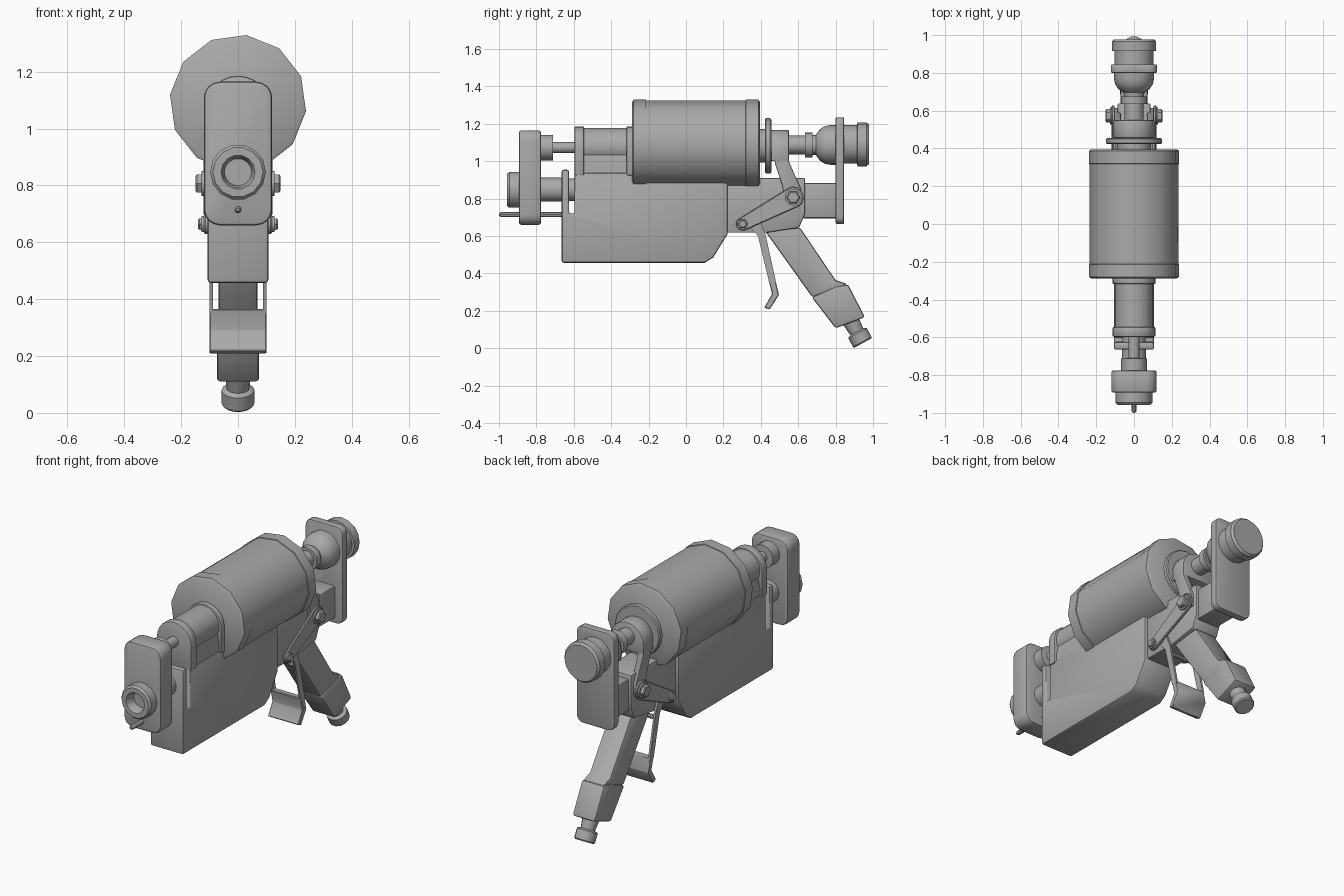
import bpy, bmesh, math
from mathutils import Vector, Matrix

if "Cube" in bpy.data.objects:
    bpy.data.objects.remove(bpy.data.objects["Cube"])

metal = bpy.data.materials.new("grey metal")
metal.diffuse_color = (0.4, 0.4, 0.4, 1)
metal.use_nodes = True
metal.node_tree.nodes["Principled BSDF"].inputs["Base Color"].default_value = metal.diffuse_color


def finish(name, bm, bevel=0.0, segments=2):
    bmesh.ops.remove_doubles(bm, verts=bm.verts, dist=1e-5)
    bmesh.ops.recalc_face_normals(bm, faces=bm.faces)
    if bevel:
        sharp = [e for e in bm.edges if e.calc_face_angle(0) > math.radians(40)]
        bmesh.ops.bevel(bm, geom=sharp, offset=bevel, segments=segments,
                        profile=0.5, affect='EDGES', clamp_overlap=True)
    me = bpy.data.meshes.new(name)
    bm.to_mesh(me)
    bm.free()
    me.materials.append(metal)
    me.shade_smooth()
    me.set_sharp_from_angle(angle=math.radians(35))
    ob = bpy.data.objects.new(name, me)
    bpy.context.collection.objects.link(ob)
    return ob


def prism(name, pts, a, b, axis='X', bevel=0.0, segments=2):
    """Extrude a (y, z) outline along x, or an (x, z) outline along y."""
    bm = bmesh.new()
    ends = []
    for d in (a, b):
        ends.append([bm.verts.new((d, u, v) if axis == 'X' else (u, d, v)) for u, v in pts])
    bm.faces.new(ends[0])
    bm.faces.new(ends[1])
    n = len(pts)
    for i in range(n):
        j = (i + 1) % n
        bm.faces.new((ends[0][i], ends[0][j], ends[1][j], ends[1][i]))
    return finish(name, bm, bevel, segments)


def lathe(name, profile, origin=(0, 0, 0), direction=(0, 1, 0), sides=16, phase=0.0):
    """Turn (distance, radius) points round an axis; open ends get flat caps."""
    bm = bmesh.new()
    mat = Matrix.Translation(origin) @ Vector(direction).to_track_quat('Y', 'Z').to_matrix().to_4x4()
    rings = []
    for d, r in profile:
        ring = []
        for k in range(sides):
            t = math.radians(phase) + math.tau * k / sides
            ring.append(bm.verts.new(mat @ Vector((r * math.cos(t), d, r * math.sin(t)))))
        rings.append(ring)
    for p, q in zip(rings, rings[1:]):
        for k in range(sides):
            j = (k + 1) % sides
            bm.faces.new((p[k], p[j], q[j], q[k]))
    bm.faces.new(rings[0])
    bm.faces.new(rings[-1])
    return finish(name, bm)


def arc(cx, cz, r, a0, a1, n=6):
    return [(cx + r * math.cos(math.radians(a0 + (a1 - a0) * i / n)),
             cz + r * math.sin(math.radians(a0 + (a1 - a0) * i / n))) for i in range(n + 1)]


def rounded(hw, z0, z1, r, n=4):
    return (arc(hw - r, z0 + r, r, -90, 0, n) + arc(hw - r, z1 - r, r, 0, 90, n)
            + arc(r - hw, z1 - r, r, 90, 180, n) + arc(r - hw, z0 + r, r, 180, 270, n))


def arch(hw, z0, zc):
    return [(-hw, z0), (hw, z0)] + arc(0, zc, hw, 0, 180, 12)


# Main body block with the slot behind its front plate
prism("main_body", [(-.665, .457), (.10, .457), (.145, .485), (.222, .61), (.222, .938),
                    (-.597, .938), (-.597, .72), (-.625, .72), (-.625, .955), (-.665, .955)],
      -.107, .107, bevel=.012)

# Twelve-sided drum with raised end rims
lathe("drum", [(-.288, .228), (-.28, .241), (-.215, .241), (-.213, .237), (.318, .237),
               (.32, .241), (.387, .241), (.395, .228)], (0, 0, 1.09), sides=12, phase=23)

# Housing in front of the drum
prism("housing_base", [(-.1, .92), (.1, .92), (.1, .975), (.085, 1.05), (-.085, 1.05), (-.1, .975)],
      -.58, -.28, 'Y')
lathe("housing_tube", [(-.58, .1), (-.27, .1)], (0, 0, 1.078), sides=20)
prism("housing_front_flange", arch(.114, .925, 1.072), -.597, -.545, 'Y', .008)
prism("housing_rear_flange", arch(.114, .925, 1.072), -.318, -.28, 'Y', .006)

# Front gearbox plate with its shafts, nozzle and pin
prism("front_plate", rounded(.12, .66, 1.165, .055), -.893, -.775, 'Y', .012)
lathe("front_upper_shaft", [(-.78, .068), (-.712, .068), (-.71, .03), (-.58, .03)], (0, 0, 1.073))
lathe("front_lower_shaft", [(-.78, .064), (-.64, .064), (-.64, .06), (-.58, .06)], (0, 0, .848))
lathe("nozzle", [(-.885, .098), (-.945, .098), (-.957, .088), (-.957, .06), (-.945, .054), (-.9, .048)],
      (0, 0, .847), sides=14)
lathe("guide_pin", [(-1.0, .006), (-.99, .013), (-.65, .013)], (0, 0, .715), sides=8)

# Shaft train behind the drum, with dome and end cap
lathe("rear_disc", [(.39, .09), (.423, .09), (.423, .142), (.428, .148), (.45, .148), (.456, .142)],
      (0, 0, 1.082), sides=16)
lathe("rear_shaft", [(.45, .05), (.635, .05), (.635, .068), (.675, .068), (.675, .052), (.695, .055),
                     (.715, .083), (.74, .1), (.77, .106), (.81, .106)], (0, 0, 1.087), sides=16)
lathe("rear_cap", [(.84, .103), (.915, .103), (.916, .117), (.965, .117), (.978, .106)],
      (0, 0, 1.09), sides=16)

# Rear frame, connecting box and rear plate
prism("rear_frame", [(.21, .618), (.43, .618), (.605, .645), (.637, .72), (.637, .91), (.21, .91)],
      -.088, .088, bevel=.008)
prism("rear_box", [(.62, .695), (.81, .695), (.81, .885), (.62, .885)], -.072, .072, bevel=.01)
prism("rear_plate", rounded(.122, .665, 1.235, .04), .80, .845, 'Y', .006)

# Bracket carrying the rear shaft
prism("bracket_top", arch(.108, 1.0, 1.06), .455, .55, 'Y', .008)
for s, side in ((-1, "left"), (1, "right")):
    prism("bracket_arm_" + side, [(.47, 1.04), (.548, 1.04), (.55, 1.0), (.615, .85), (.615, .78),
                                  (.53, .78), (.515, .87), (.475, .99)], s * .07, s * .106, bevel=.005)

# Grip with wider foot and end fitting
prism("grip", [(.42, .63), (.61, .645), (.80, .364), (.866, .342), (.675, .273)],
      -.069, .069, bevel=.012)
prism("grip_foot", [(.672, .273), (.80, .107), (.957, .166), (.866, .342), (.80, .33)],
      -.074, .074, bevel=.012)
lathe("grip_fitting", [(-.11, .048), (-.035, .04), (-.032, .052), (-.026, .058), (.026, .058), (.033, .052)],
      (0, .93, .057), (0, .48, -.877), sides=14)

# Links, bolts and trigger arms, repeated on both sides
big, small = (.573, .807), (.303, .664)
link = arc(*big, .056, -72, 128, 10) + arc(*small, .036, 108, 308, 8)
for s, side in ((-1, "left"), (1, "right")):
    prism("link_" + side, link, s * .103, s * .119, bevel=.004, segments=1)
    for label, (y, z), r, out in (("large", big, .045, .15), ("small", small, .029, .14)):
        lathe(f"{label}_washer_{side}", [(.1, r), (.128, r)], (0, y, z), (s, 0, 0), 14)
        lathe(f"{label}_bolt_{side}", [(.12, r * .82), (out - .005, r * .82), (out, r * .65)],
              (0, y, z), (s, 0, 0), 6)
    prism("trigger_arm_" + side, [(.345, .645), (.395, .685), (.425, .61), (.482, .35),
                                  (.445, .35), (.385, .60)], s * .088, s * .1)
prism("trigger_paddle", [(.442, .365), (.478, .365), (.497, .285), (.447, .207), (.418, .218), (.46, .29)],
      -.1, .1, bevel=.004, segments=1)
for label, y, z in (("pivot", .303, .664), ("cross", .405, .575)):
    lathe(label + "_rod", [(-.1, .013), (.1, .013)], (0, y, z), (1, 0, 0), 10)
